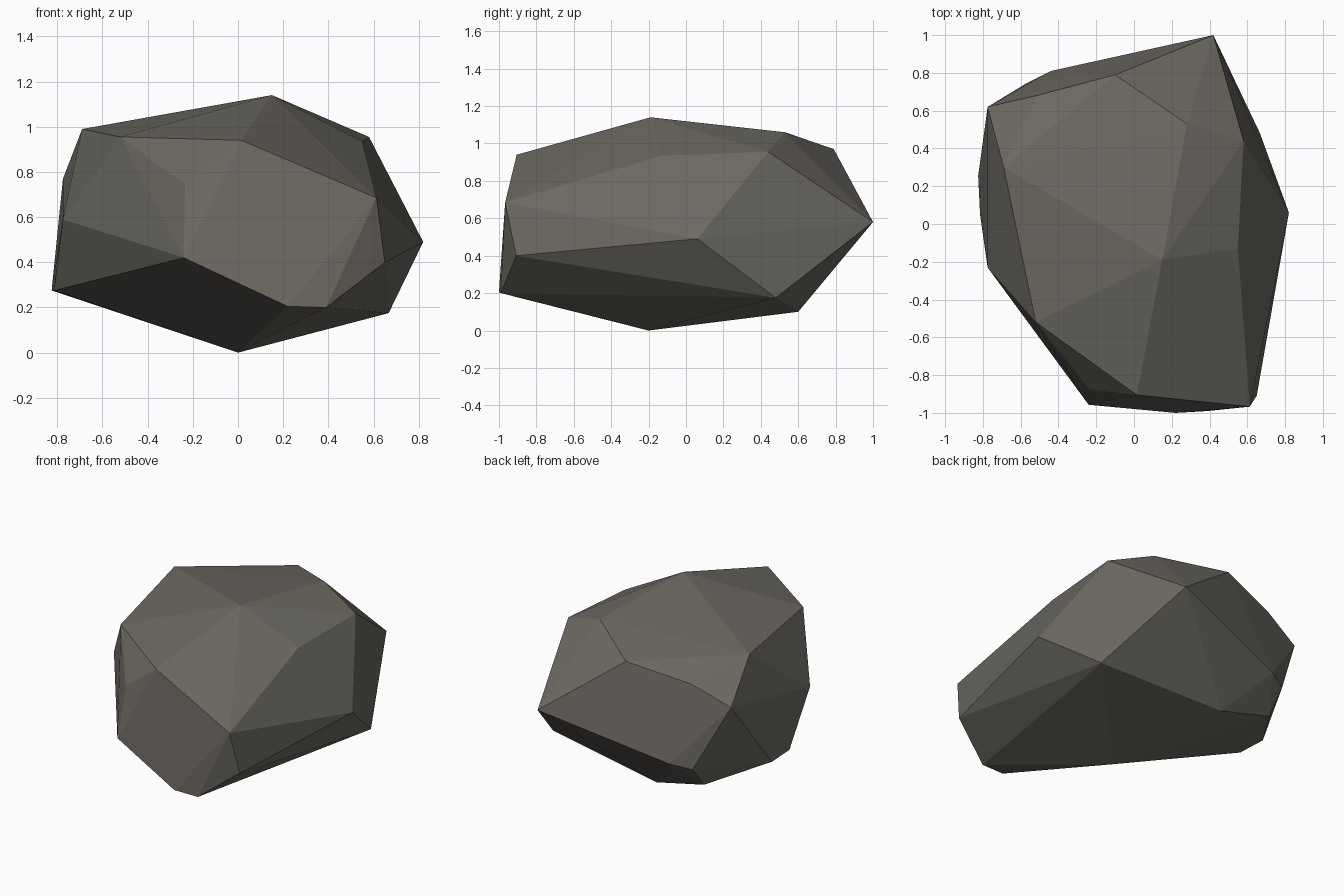
import bpy, bmesh, math

if "Cube" in bpy.data.objects:
    bpy.data.objects.remove(bpy.data.objects["Cube"])

# One flat stone colour
stone = bpy.data.materials.new("warm grey stone")
stone.diffuse_color = (0.15, 0.14, 0.12, 1)
stone.use_nodes = True
stone.node_tree.nodes["Principled BSDF"].inputs["Base Color"].default_value = stone.diffuse_color

# Corners of the boulder, grouped by level
crown = [(.15, -.19, 1.14), (.28, .53, 1.06), (-.69, .30, .99), (-.10, .79, .97),
         (-.52, -.52, .955), (.58, .44, .955), (.015, -.905, .94), (.55, -.13, .935),
         (-.515, .68, .885)]
waist = [(-.775, .62, .77), (-.235, -.875, .745), (.613, -.967, .685), (-.775, -.23, .59),
         (.42, 1, .58), (.82, .06, .49), (-.24, -.957, .42), (.65, -.908, .40)]
foot = [(-.44, .81, .37), (-.57, .745, .34), (-.825, .255, .275), (-.815, .05, .275),
        (.39, -.99, .20), (.22, -1, .205), (-.57, .62, .19), (.667, .48, .175),
        (-.20, .60, .10), (0, -.20, 0)]

# Chiselled boulder: convex hull with flat facets
bm = bmesh.new()
for corner in crown + waist + foot:
    bm.verts.new(corner)
hull = bmesh.ops.convex_hull(bm, input=bm.verts[:])
loose = [g for g in hull["geom_interior"] + hull["geom_unused"]
         if isinstance(g, bmesh.types.BMVert) and not g.link_faces]
bmesh.ops.delete(bm, geom=list(set(loose)), context='VERTS')

# Merge nearly coplanar triangles into larger facets
bmesh.ops.dissolve_limit(bm, angle_limit=math.radians(1.5),
                         verts=bm.verts[:], edges=bm.edges[:])
bmesh.ops.recalc_face_normals(bm, faces=bm.faces[:])

mesh = bpy.data.meshes.new("boulder")
bm.to_mesh(mesh)
bm.free()
mesh.materials.append(stone)
bpy.context.collection.objects.link(bpy.data.objects.new("boulder", mesh))
